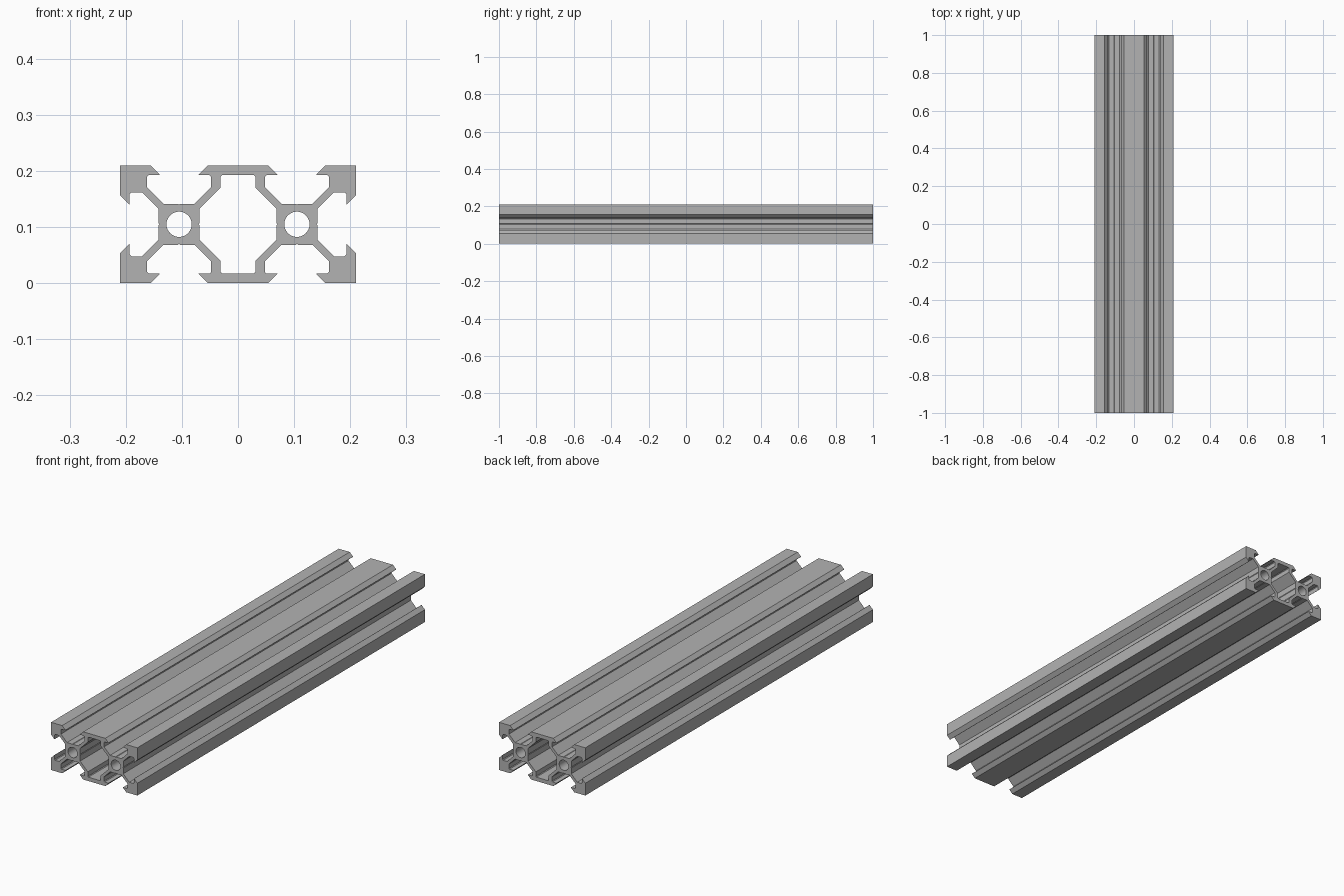
import bpy
import math

cube = bpy.data.objects.get("Cube")
if cube:
    bpy.data.objects.remove(cube, do_unlink=True)

LENGTH = 2.0
HALF = 0.105      # half of one square module
CORE = 0.0365     # half of the square core round each bore
BORE = 0.0225

# Half of one T-slot, from core to lip, measured from the module centre
slot = [(0.0, CORE - 0.0015), (0.002, CORE), (0.0275, CORE), (0.057, 0.066),
        (0.057, 0.085), (0.054, 0.088), (0.035, 0.088), (0.035, 0.089),
        (0.051, HALF)]


def four_way(quarter):
    """Mirror a clockwise upper right quarter into a closed loop."""
    right = quarter + [(x, -z) for x, z in reversed(quarter)]
    loop = right + [(-x, -z) for x, z in right]
    return [p for i, p in enumerate(loop) if math.dist(p, loop[i - 1]) > 1e-6]


def circle(cx, radius, count=48):
    return [(cx + radius * math.cos(math.tau * i / count),
             radius * math.sin(math.tau * i / count)) for i in range(count)]


# Outer outline: centre flange, top slot, corner, side slot
quarter = [(-u, v) for u, v in reversed(slot)] + slot[1:]
quarter += [(HALF, HALF)] + [(v, u) for u, v in reversed(slot)]
outer = four_way([(u + HALF, v) for u, v in quarter])

# Central cavity between the two cores
wall = HALF - CORE
cavity = four_way([(0.028, 0.088), (0.031, 0.085), (0.031, 0.0655),
                   (wall, 0.028), (wall, 0.002), (wall + 0.0015, 0.0)])

# Filled section with holes, extruded along the length
section = bpy.data.curves.new("rail_section", "CURVE")
section.dimensions = "2D"
section.fill_mode = "BOTH"
section.extrude = LENGTH / 2
for loop in (outer, cavity, circle(-HALF, BORE), circle(HALF, BORE)):
    spline = section.splines.new("POLY")
    spline.points.add(len(loop) - 1)
    for point, (x, z) in zip(spline.points, loop):
        point.co = (x, z, 0, 1)
    spline.use_cyclic_u = True

rail = bpy.data.objects.new("slotted_rail", section)
bpy.context.collection.objects.link(rail)
rail.rotation_euler.x = math.pi / 2
rail.location.z = HALF

# Turn into a clean mesh
bpy.ops.object.select_all(action="DESELECT")
rail.select_set(True)
bpy.context.view_layer.objects.active = rail
bpy.ops.object.convert(target="MESH")
rail = bpy.context.object
bpy.ops.object.transform_apply(location=True, rotation=True, scale=True)
bpy.ops.object.mode_set(mode="EDIT")
bpy.ops.mesh.select_all(action="SELECT")
bpy.ops.mesh.remove_doubles(threshold=0.00001)
bpy.ops.mesh.normals_make_consistent(inside=False)
bpy.ops.object.mode_set(mode="OBJECT")
bpy.ops.object.shade_smooth_by_angle(angle=math.radians(20))

# Plain grey metal
grey = bpy.data.materials.new("aluminium_grey")
grey.use_nodes = True
colour = (0.45, 0.45, 0.45, 1)
grey.diffuse_color = colour
grey.node_tree.nodes["Principled BSDF"].inputs["Base Color"].default_value = colour
rail.data.materials.clear()
rail.data.materials.append(grey)
